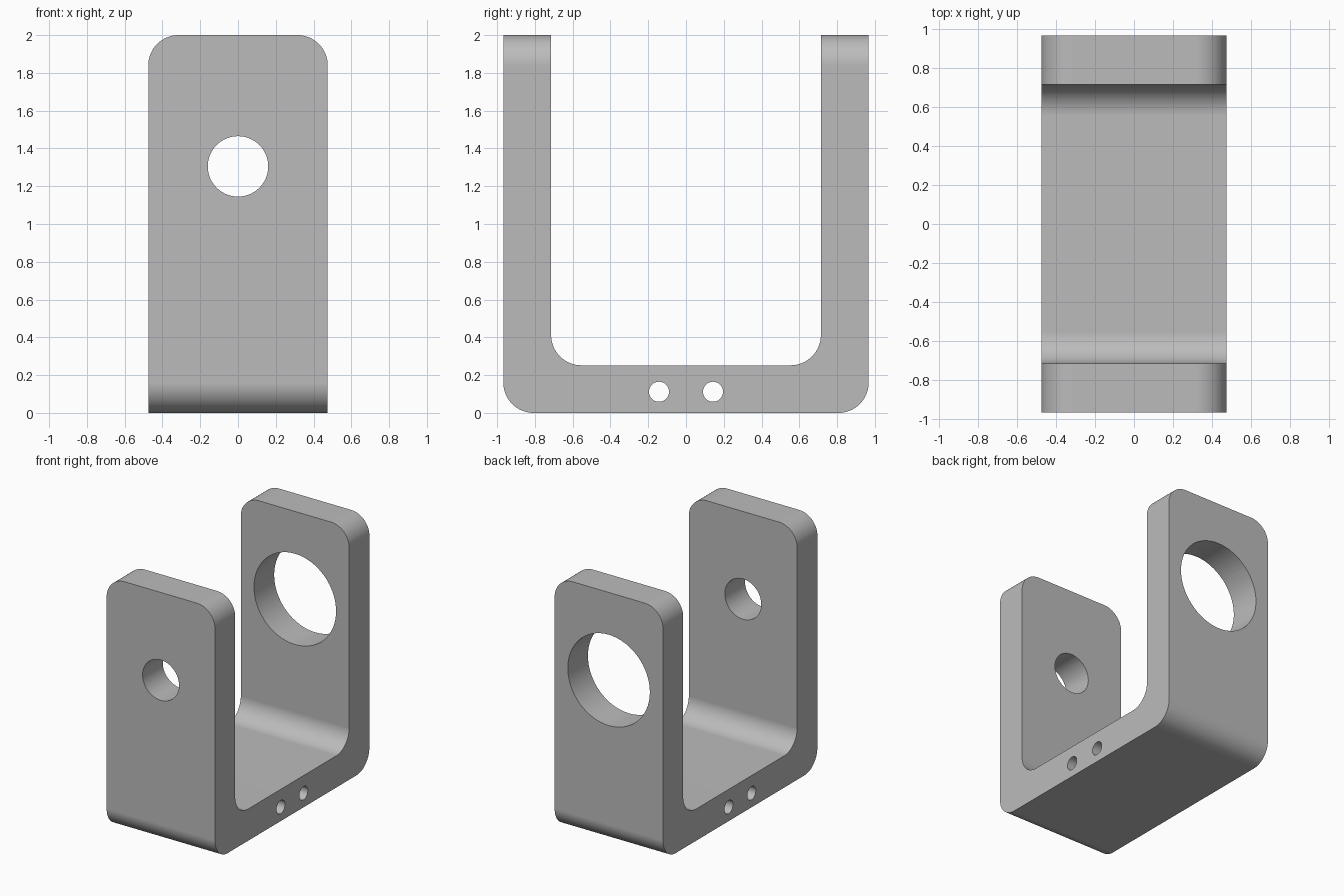
import bpy, bmesh
from math import cos, sin, pi, radians
from mathutils import Vector

cube = bpy.data.objects.get("Cube")
if cube:
    bpy.data.objects.remove(cube, do_unlink=True)

HALF_W, OUTER, INNER = 0.475, 0.967, 0.714    # half width, outer and inner half depth
FLOOR, TOP, FILLET = 0.252, 2.0, 0.16
HOLE_Z = 1.305


def arc(cx, cz, r, start, end, steps=16):
    """Points on an arc, angles in degrees."""
    angles = [radians(start + (end - start) * i / steps) for i in range(steps + 1)]
    return [(cx + r * cos(a), cz + r * sin(a)) for a in angles]


def prism(name, profile, axis, lo, hi):
    """Extrude a closed (u, z) profile along x or y."""
    place = (lambda u, z, d: (d, u, z)) if axis == "x" else (lambda u, z, d: (u, d, z))
    bm = bmesh.new()
    face = bm.faces.new([bm.verts.new(place(u, z, lo)) for u, z in profile])
    new = bmesh.ops.extrude_face_region(bm, geom=[face])["geom"]
    shift = Vector(place(0, 0, hi - lo))
    bmesh.ops.translate(bm, vec=shift, verts=[g for g in new if isinstance(g, bmesh.types.BMVert)])
    bmesh.ops.recalc_face_normals(bm, faces=bm.faces)
    mesh = bpy.data.meshes.new(name)
    bm.to_mesh(mesh)
    bm.free()
    obj = bpy.data.objects.new(name, mesh)
    bpy.context.collection.objects.link(obj)
    return obj


def hole(name, u, z, r, axis, lo, hi):
    return prism(name, arc(u, z, r, 0, 360, 64)[:-1], axis, lo, hi)


# U-shaped side profile with rounded outer and inner bends
r = FILLET
profile = [(-OUTER, TOP)]
profile += arc(-OUTER + r, r, r, 180, 270)
profile += arc(OUTER - r, r, r, 270, 360)
profile += [(OUTER, TOP), (INNER, TOP)]
profile += arc(INNER - r, FLOOR + r, r, 0, -90)
profile += arc(-INNER + r, FLOOR + r, r, -90, -180)
profile += [(-INNER, TOP)]
bracket = prism("bracket", profile, "x", -0.6, 0.6)

# Front outline with rounded top corners trims the width
outline = [(-HALF_W, -0.5), (HALF_W, -0.5)]
outline += arc(HALF_W - r, TOP - r, r, 0, 90)
outline += arc(-HALF_W + r, TOP - r, r, 90, 180)
cutters = [("INTERSECT", prism("outline_cutter", outline, "y", -1.2, 1.2))]

# Small front hole, large back hole, and two cross holes in the base
cutters += [("DIFFERENCE", hole("front_hole_cutter", 0, HOLE_Z, 0.16, "y", -1.2, -0.5)),
            ("DIFFERENCE", hole("back_hole_cutter", 0, HOLE_Z, 0.36, "y", 0.5, 1.2))]
for side in (-1, 1):
    cutters.append(("DIFFERENCE", hole("base_hole_cutter", side * 0.143, 0.112, 0.053, "x", -0.8, 0.8)))

for operation, cutter in cutters:
    cutter.hide_render = True
    mod = bracket.modifiers.new(cutter.name, "BOOLEAN")
    mod.operation, mod.object, mod.solver = operation, cutter, "EXACT"

# Bake the cuts and remove the cutters
graph = bpy.context.evaluated_depsgraph_get()
cut_mesh = bpy.data.meshes.new_from_object(bracket.evaluated_get(graph))
bracket.modifiers.clear()
bracket.data = cut_mesh
for _, cutter in cutters:
    bpy.data.objects.remove(cutter, do_unlink=True)

# Smooth bends and holes, crisp edges
bpy.ops.object.select_all(action="DESELECT")
bracket.select_set(True)
bpy.context.view_layer.objects.active = bracket
bpy.ops.object.shade_smooth_by_angle(angle=radians(30))
weighted = bracket.modifiers.new("flat_sides", "WEIGHTED_NORMAL")
weighted.keep_sharp = True

# Plain grey metal
grey = bpy.data.materials.new("grey")
grey.use_nodes = True
colour = (0.5, 0.5, 0.5, 1)
grey.diffuse_color = colour
grey.node_tree.nodes["Principled BSDF"].inputs["Base Color"].default_value = colour
bracket.data.materials.clear()
bracket.data.materials.append(grey)
